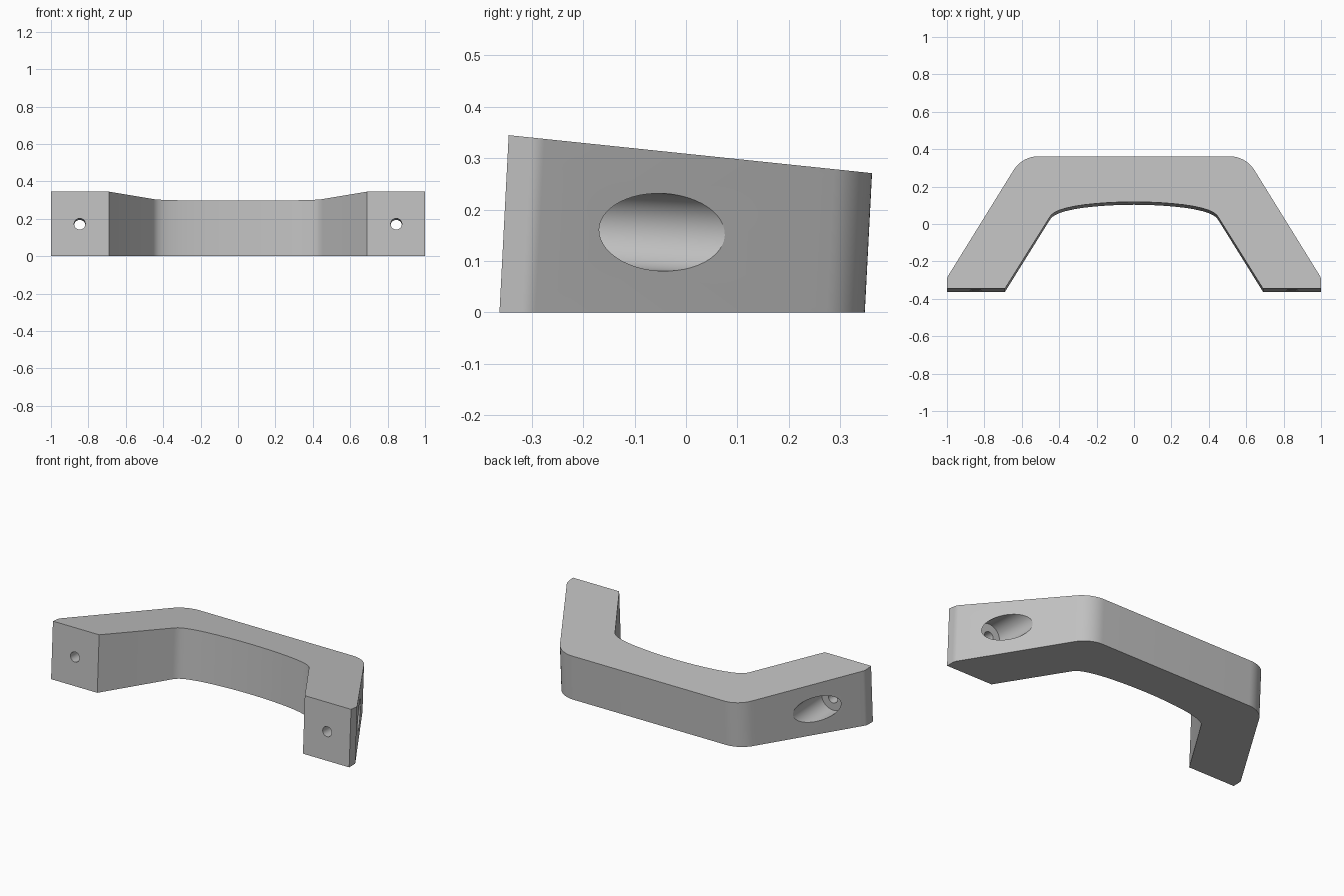
import bpy, bmesh, math
from mathutils import Vector

if "Cube" in bpy.data.objects:
    bpy.data.objects.remove(bpy.data.objects["Cube"])

LEAN = 0.052                      # forward lean of the side walls
TOP_Z, TOP_SLOPE = 0.3088, 0.1045  # sloping top plane

grey = bpy.data.materials.new("light grey")
grey.diffuse_color = (0.53, 0.53, 0.53, 1)
grey.use_nodes = True
grey.node_tree.nodes["Principled BSDF"].inputs["Base Color"].default_value = grey.diffuse_color


def fillet(prev, corner, nxt, length, steps):
    """Points of a tangent arc replacing a corner."""
    p, c, n = Vector(prev), Vector(corner), Vector(nxt)
    u, v = (p - c).normalized(), (n - c).normalized()
    half = u.angle(v) / 2
    radius = length * math.tan(half)
    centre = c + (u + v).normalized() * (length / math.cos(half))
    a, b = c + u * length - centre, c + v * length - centre
    sweep = math.pi - 2 * half
    pts = []
    for i in range(steps + 1):
        t = i / steps
        d = (a * math.sin((1 - t) * sweep) + b * math.sin(t * sweep)) / math.sin(sweep)
        pts.append(tuple(centre + d.normalized() * radius))
    return pts


# Right half of the footprint, from inner centre round to the back
shoulder, elbow = (1, -0.305), (0.598, 0.348)
inner = [(0.07, 0.102), (0.14, 0.099), (0.21, 0.0935), (0.27, 0.087), (0.32, 0.079),
         (0.365, 0.069), (0.40, 0.058), (0.425, 0.046), (0.441, 0.034), (0.452, 0.019)]
half = inner + [(0.69, -0.363), (1, -0.363)]
half += fillet((1, -0.363), shoulder, elbow, 0.014, 5)
half += fillet(shoulder, elbow, (0, 0.348), 0.088, 12)
outline = [(0, 0.103)] + half + [(-x, y) for x, y in reversed(half)]

# Handle body: leaning walls cut by the sloping top
bm = bmesh.new()
low, high = [], []
for x, y in outline:
    z = (TOP_Z - TOP_SLOPE * y) / (1 + TOP_SLOPE * LEAN)
    low.append(bm.verts.new((x, y, 0)))
    high.append(bm.verts.new((x, y + LEAN * z, z)))
bm.faces.new(low)
bm.faces.new(high)
for i in range(len(low)):
    j = (i + 1) % len(low)
    bm.faces.new((low[i], low[j], high[j], high[i]))
bmesh.ops.recalc_face_normals(bm, faces=bm.faces)
mesh = bpy.data.meshes.new("handle")
bm.to_mesh(mesh)
bm.free()
handle = bpy.data.objects.new("handle", mesh)
bpy.context.collection.objects.link(handle)
mesh.materials.append(grey)


def drill(name, x, radius, y0, y1):
    """Cut a round hole square to the leaning mounting faces."""
    mid = (y0 + y1) / 2
    bpy.ops.mesh.primitive_cylinder_add(
        vertices=48, radius=radius, depth=y1 - y0,
        location=(x, mid, 0.172 - LEAN * (mid + 0.355)),
        rotation=(math.pi / 2 - math.atan(LEAN), 0, 0))
    cutter = bpy.context.object
    cutter.name = name
    cutter.hide_render = True
    cutter.data.materials.append(grey)
    bpy.context.view_layer.objects.active = handle
    mod = handle.modifiers.new(name, 'BOOLEAN')
    mod.operation = 'DIFFERENCE'
    mod.solver = 'EXACT'
    mod.object = cutter
    bpy.ops.object.modifier_apply(modifier=name)
    bpy.data.objects.remove(cutter)


# Screw holes and wide counterbores in both feet
for side in (-1, 1):
    drill("counterbore", side * 0.846, 0.0755, -0.20, 0.6)
    drill("screw_hole", side * 0.846, 0.03, -0.5, -0.1)

bpy.ops.object.select_all(action='DESELECT')
handle.select_set(True)
bpy.context.view_layer.objects.active = handle
bpy.ops.object.shade_smooth_by_angle(angle=math.radians(30))
